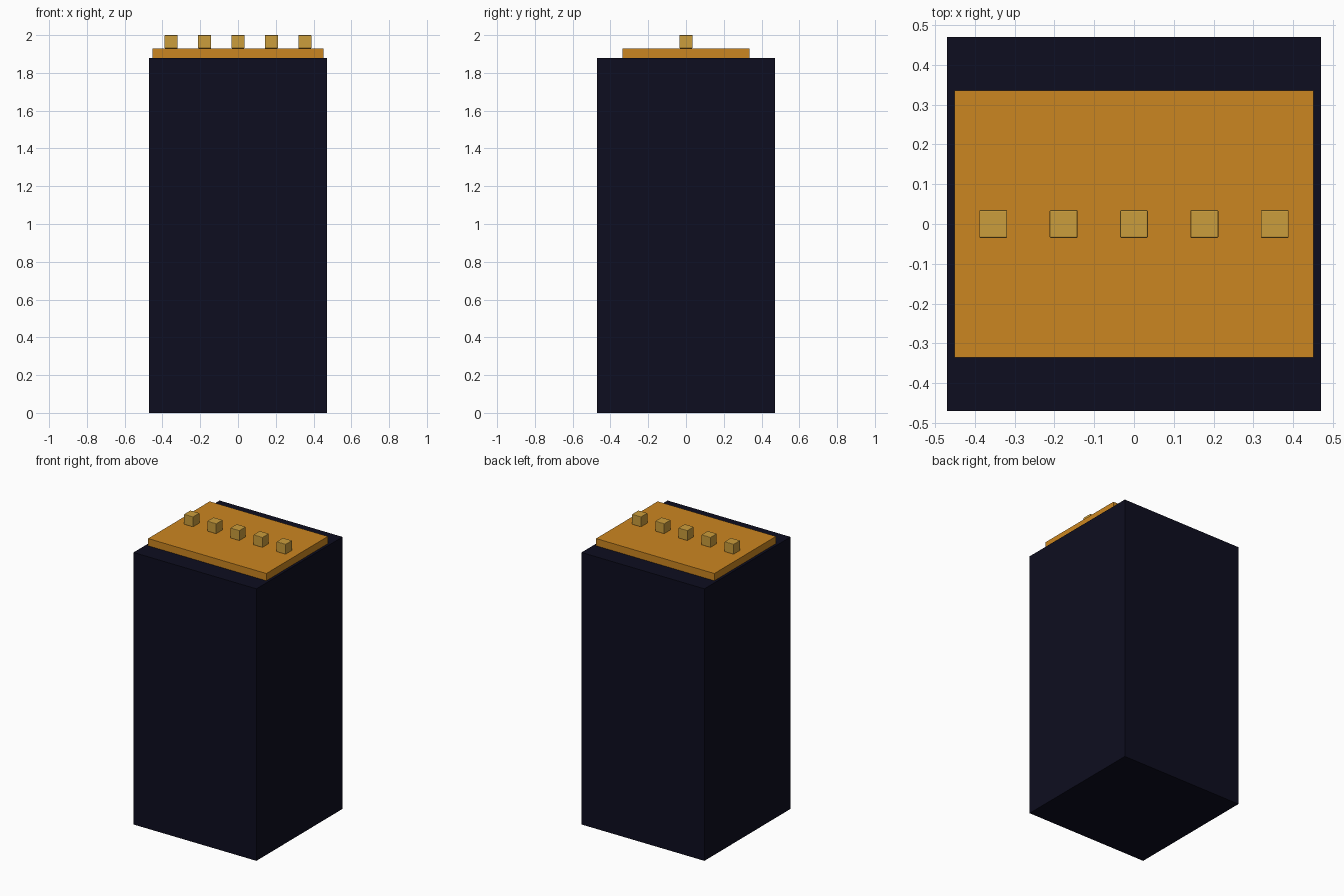
import bpy

default = bpy.data.objects.get("Cube")
if default:
    bpy.data.objects.remove(default, do_unlink=True)


def make_material(name, rgb):
    mat = bpy.data.materials.new(name)
    mat.use_nodes = True
    color = (*rgb, 1)
    mat.diffuse_color = color
    mat.node_tree.nodes["Principled BSDF"].inputs["Base Color"].default_value = color
    return mat


def make_box(name, size, x, bottom, mat, bevel=0):
    bpy.ops.mesh.primitive_cube_add(size=1, location=(x, 0, bottom + size[2] / 2))
    box = bpy.context.object
    box.name = name
    box.scale = size
    bpy.ops.object.transform_apply(location=False, rotation=False, scale=True)
    box.data.materials.append(mat)
    if bevel:
        mod = box.modifiers.new("Soft edges", "BEVEL")
        mod.width = bevel
        mod.segments = 2
    return box


navy = make_material("dark navy", (0.004, 0.004, 0.014))
amber = make_material("amber", (0.60, 0.24, 0.015))
brass = make_material("pale brass", (0.60, 0.34, 0.045))

# Tall square body
BODY_TOP = 1.88
make_box("body", (0.94, 0.94, BODY_TOP), 0, 0, navy)

# Thin plate on the top
PLATE_THICKNESS = 0.05
plate_top = BODY_TOP + PLATE_THICKNESS
make_box("top_plate", (0.904, 0.672, PLATE_THICKNESS), 0, BODY_TOP, amber)

# Row of small cube studs
STUD = 0.07
for i in range(5):
    make_box(f"stud_{i + 1}", (STUD, STUD, STUD), (i - 2) * 0.177, plate_top, brass, 0.003)
